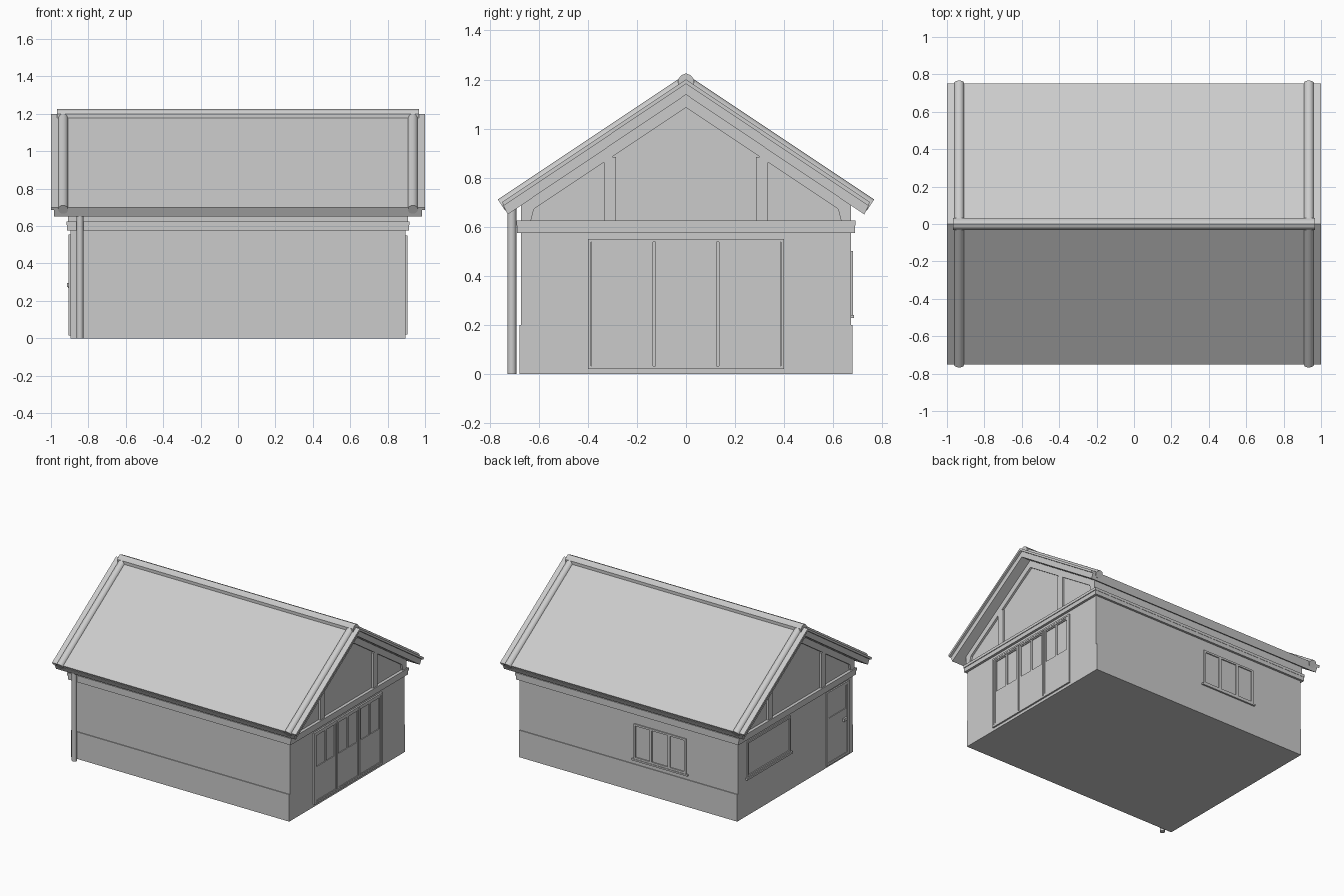
import bpy, bmesh, math
from mathutils import Vector, Matrix

cube = bpy.data.objects.get("Cube")
if cube:
    bpy.data.objects.remove(cube, do_unlink=True)

grey = bpy.data.materials.new("plain grey")
grey.use_nodes = True
colour = (0.6, 0.6, 0.6, 1)
grey.diffuse_color = colour
grey.node_tree.nodes["Principled BSDF"].inputs["Base Color"].default_value = colour

PITCH = 0.667            # rise of the roof per unit of run
WALL_X, WALL_Y = 0.895, 0.672


def finish(name, bm):
    bmesh.ops.recalc_face_normals(bm, faces=bm.faces)
    mesh = bpy.data.meshes.new(name)
    bm.to_mesh(mesh)
    bm.free()
    mesh.materials.append(grey)
    obj = bpy.data.objects.new(name, mesh)
    bpy.context.collection.objects.link(obj)
    return obj


def add_box(bm, x0, x1, y0, y1, z0, z1):
    size = Matrix.Diagonal((abs(x1 - x0), abs(y1 - y0), z1 - z0, 1))
    centre = Vector(((x0 + x1) / 2, (y0 + y1) / 2, (z0 + z1) / 2))
    bmesh.ops.create_cube(bm, size=1, matrix=Matrix.Translation(centre) @ size)


def add_prism(bm, outline, x0, x1):
    """Extrude a (y, z) outline along x."""
    face = bm.faces.new([bm.verts.new((x0, y, z)) for y, z in outline])
    result = bmesh.ops.extrude_face_region(bm, geom=[face])
    verts = [v for v in result["geom"] if isinstance(v, bmesh.types.BMVert)]
    bmesh.ops.translate(bm, verts=verts, vec=(x1 - x0, 0, 0))


def box(name, *bounds):
    bm = bmesh.new()
    add_box(bm, *bounds)
    return finish(name, bm)


def prism(name, outline, x0, x1):
    bm = bmesh.new()
    add_prism(bm, outline, x0, x1)
    return finish(name, bm)


def tube(name, start, end, radius):
    start, end = Vector(start), Vector(end)
    axis = end - start
    bm = bmesh.new()
    turn = axis.to_track_quat("Z", "Y").to_matrix().to_4x4()
    bmesh.ops.create_cone(bm, cap_ends=True, segments=20, radius1=radius, radius2=radius,
                          depth=axis.length, matrix=Matrix.Translation((start + end) / 2) @ turn)
    obj = finish(name, bm)
    bpy.ops.object.select_all(action="DESELECT")
    obj.select_set(True)
    bpy.context.view_layer.objects.active = obj
    bpy.ops.object.shade_smooth_by_angle(angle=math.radians(40))
    return obj


def chevron(apex, thick, reach):
    """Outline of a bent roof layer."""
    low = apex - PITCH * reach
    slant = thick * 0.4
    return [(0, apex), (reach, low), (reach - slant, low - thick * 0.8),
            (0, apex - thick), (slant - reach, low - thick * 0.8), (-reach, low)]


def wall_box(bm, wall, u0, u1, z0, z1, depth):
    """Box standing out from a wall: u runs along the wall."""
    if wall == "back":
        add_box(bm, u0, u1, WALL_Y - 0.005, WALL_Y + depth, z0, z1)
    else:
        sign = 1 if wall == "left" else -1
        add_box(bm, sign * (WALL_X - 0.005), sign * (WALL_X + depth), u0, u1, z0, z1)


def add_frame(bm, wall, u0, u1, z0, z1, width, depth):
    wall_box(bm, wall, u0, u1, z1 - width, z1, depth)
    wall_box(bm, wall, u0, u1, z0, z0 + width, depth)
    wall_box(bm, wall, u0, u0 + width, z0 + width, z1 - width, depth)
    wall_box(bm, wall, u1 - width, u1, z0 + width, z1 - width, depth)


# Walls, plinths and the band below the gables
eave = 1.15 - PITCH * WALL_Y
prism("walls", [(-WALL_Y, 0), (WALL_Y, 0), (WALL_Y, eave), (0, 1.15), (-WALL_Y, eave)],
      -WALL_X, WALL_X)
for side, name in ((-1, "front_plinth"), (1, "back_plinth")):
    box(name, -WALL_X, WALL_X, side * 0.6, side * (WALL_Y + 0.006), 0, 0.2)
box("wall_band", -0.913, 0.913, -0.688, 0.688, 0.575, 0.605)
box("wall_band_cap", -0.918, 0.918, -0.69, 0.69, 0.605, 0.625)

# Gable timber frames
rake = [(0, 1.15), (0, 1.085), (0.62, 0.672), (0.632, 0.625), (WALL_Y, 0.625), (WALL_Y, eave)]
for sign, name in ((1, "left_gable_frame"), (-1, "right_gable_frame")):
    bm = bmesh.new()
    for side in (-1, 1):
        inner, outer = sign * (WALL_X - 0.005), sign * 0.91
        add_prism(bm, [(side * y, z) for y, z in rake], inner, outer)
        add_box(bm, inner, outer, side * 0.285, side * 0.335, 0.62, 0.885)
    finish(name, bm)

# Roof layers, ridge cap and verge rolls
prism("roof_boards", chevron(1.183, 0.045, 0.745), -0.983, 0.983)
prism("roof_covering", chevron(1.2, 0.018, 0.75), -1, 1)
prism("ridge_cap", [(-0.033, 1.17), (-0.033, 1.2), (-0.02, 1.217), (0, 1.225),
                    (0.02, 1.217), (0.033, 1.2), (0.033, 1.17)], -0.967, 0.967)
for x, end in ((-0.935, "right"), (0.935, "left")):
    for side, face in ((-1, "front"), (1, "back")):
        tube(f"{face}_{end}_verge_roll", (x, 0, 1.19),
             (x, side * 0.752, 1.19 - PITCH * 0.752), 0.027)

# Rain pipe
tube("rain_pipe", (-0.845, -0.71, 0), (-0.845, -0.71, 0.685), 0.018)

# Garage door: surround and three leaves with two openings each
bm = bmesh.new()
add_frame(bm, "left", -0.4, 0.4, 0.02, 0.55, 0.012, 0.012)
finish("garage_door_surround", bm)
bm = bmesh.new()
for centre in (-0.26, 0, 0.26):
    u0, u1 = centre - 0.125, centre + 0.125
    add_frame(bm, "left", u0, u1, 0.032, 0.538, 0.01, 0.01)
    wall_box(bm, "left", u0 + 0.01, u1 - 0.01, 0.042, 0.29, 0.006)
    wall_box(bm, "left", u0 + 0.01, u1 - 0.01, 0.52, 0.528, 0.006)
    wall_box(bm, "left", centre - 0.008, centre + 0.008, 0.29, 0.52, 0.006)
    for edge in (u0 + 0.01, u1 - 0.018):
        wall_box(bm, "left", edge, edge + 0.008, 0.29, 0.52, 0.006)
finish("garage_door_leaves", bm)

# Side door with an upper pane and a handle
bm = bmesh.new()
add_frame(bm, "right", -0.62, -0.36, 0.015, 0.555, 0.018, 0.01)
wall_box(bm, "right", -0.602, -0.378, 0.033, 0.35, 0.005)
add_frame(bm, "right", -0.602, -0.378, 0.35, 0.537, 0.01, 0.005)
finish("side_door", bm)
bm = bmesh.new()
wall_box(bm, "right", -0.59, -0.55, 0.275, 0.295, 0.018)
finish("side_door_handle", bm)

# Gable window
bm = bmesh.new()
add_frame(bm, "right", 0.06, 0.565, 0.285, 0.55, 0.014, 0.008)
wall_box(bm, "right", 0.045, 0.58, 0.27, 0.285, 0.014)
finish("gable_window", bm)

# Back window with three panes
bm = bmesh.new()
add_frame(bm, "back", -0.475, -0.045, 0.24, 0.5, 0.014, 0.008)
for u in (-0.335, -0.185):
    wall_box(bm, "back", u - 0.01, u + 0.01, 0.254, 0.486, 0.008)
wall_box(bm, "back", -0.49, -0.03, 0.228, 0.24, 0.012)
finish("back_window", bm)
